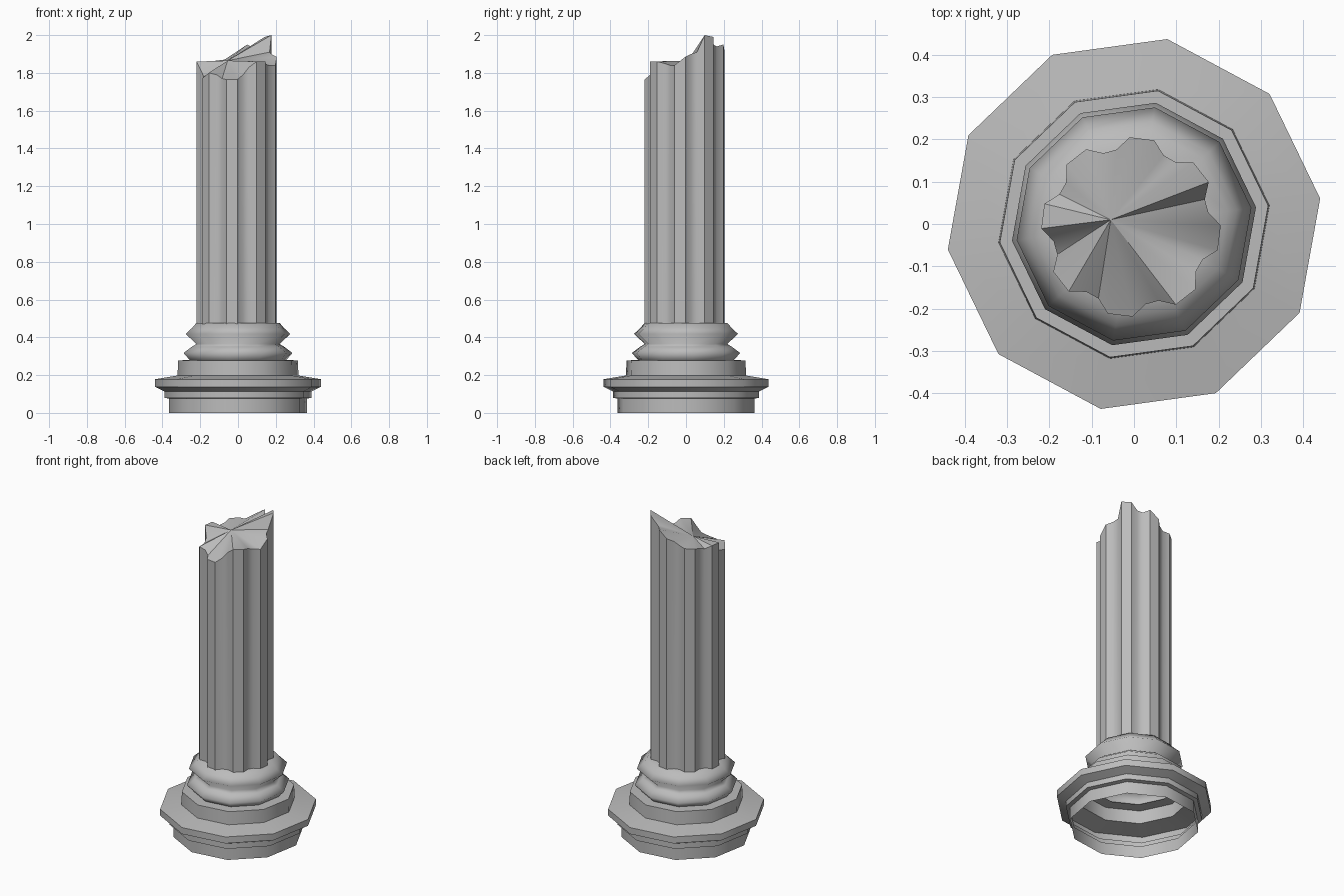
import bpy
import bmesh
from math import radians, cos, sin

cube = bpy.data.objects.get("Cube")
if cube:
    bpy.data.objects.remove(cube, do_unlink=True)

stone = bpy.data.materials.new("grey_stone")
stone.use_nodes = True
colour = (0.5, 0.5, 0.5, 1)
stone.diffuse_color = colour
stone.node_tree.nodes["Principled BSDF"].inputs["Base Color"].default_value = colour

SIDES = 10
TURN = 7.8


def polar(r, degrees, z, cx=0.0, cy=0.0):
    a = radians(degrees)
    return (cx + r * cos(a), cy + r * sin(a), z)


def bridge(bm, low, high):
    """Join two rings of vertices with quads facing outward."""
    n = len(low)
    for i in range(n):
        j = (i + 1) % n
        bm.faces.new((low[i], low[j], high[j], high[i]))


def finish(bm, name, angle):
    mesh = bpy.data.meshes.new(name)
    bm.to_mesh(mesh)
    bm.free()
    mesh.materials.append(stone)
    obj = bpy.data.objects.new(name, mesh)
    bpy.context.collection.objects.link(obj)
    bpy.ops.object.select_all(action='DESELECT')
    obj.select_set(True)
    bpy.context.view_layer.objects.active = obj
    bpy.ops.object.shade_smooth_by_angle(angle=radians(angle))
    return obj


def lathe(name, profile, angle):
    """Ten-sided open turning from (radius, height) points, bottom to top."""
    bm = bmesh.new()
    rings = [[bm.verts.new(polar(r, TURN + i * 360 / SIDES, z)) for i in range(SIDES)]
             for r, z in profile]
    for low, high in zip(rings, rings[1:]):
        bridge(bm, low, high)
    return finish(bm, name, angle)


# Stepped foot with flared slab and drum, hollow underneath
lathe("plinth", [(0.368, 0), (0.368, 0.075), (0.392, 0.08), (0.392, 0.113),
                 (0.444, 0.138), (0.444, 0.178), (0.323, 0.198),
                 (0.320, 0.278), (0.25, 0.28)], 40)

# Two rounded mouldings under the shaft
lathe("base_mouldings", [(0.258, 0.28), (0.291, 0.317), (0.247, 0.35), (0.222, 0.365),
                         (0.280, 0.418), (0.245, 0.45), (0.224, 0.475), (0.16, 0.478)], 180)

# Broken rim heights: two ridge points then two flute points for each flute
rim = [
    (1.84, 1.885, 1.90, 1.91),
    (2.0, 1.99, 1.95, 1.94),
    (1.95, 1.91, 1.89, 1.87),
    (1.865, 1.86, 1.85, 1.84),
    (1.86, 1.86, 1.80, 1.78),
    (1.77, 1.80, 1.79, 1.77),
    (1.765, 1.765, 1.79, 1.83),
    (1.86, 1.86, 1.85, 1.84),
]
section = [(0.212, -8), (0.212, 8), (0.186, 17.5), (0.186, 27.5)]
OFF = -0.007

# Fluted shaft with a jagged top fanning in to one point
bm = bmesh.new()
foot, top = [], []
for k, heights in enumerate(rim):
    for (r, a), z in zip(section, heights):
        degrees = -7 + 45 * k + a
        foot.append(bm.verts.new(polar(r, degrees, 0.47, OFF, OFF)))
        top.append(bm.verts.new(polar(r, degrees, z, OFF, OFF)))
bridge(bm, foot, top)
apex = bm.verts.new((-0.055, 0.01, 1.865))
for i in range(len(top)):
    bm.faces.new((top[i], top[(i + 1) % len(top)], apex))
finish(bm, "fluted_shaft", 33)
